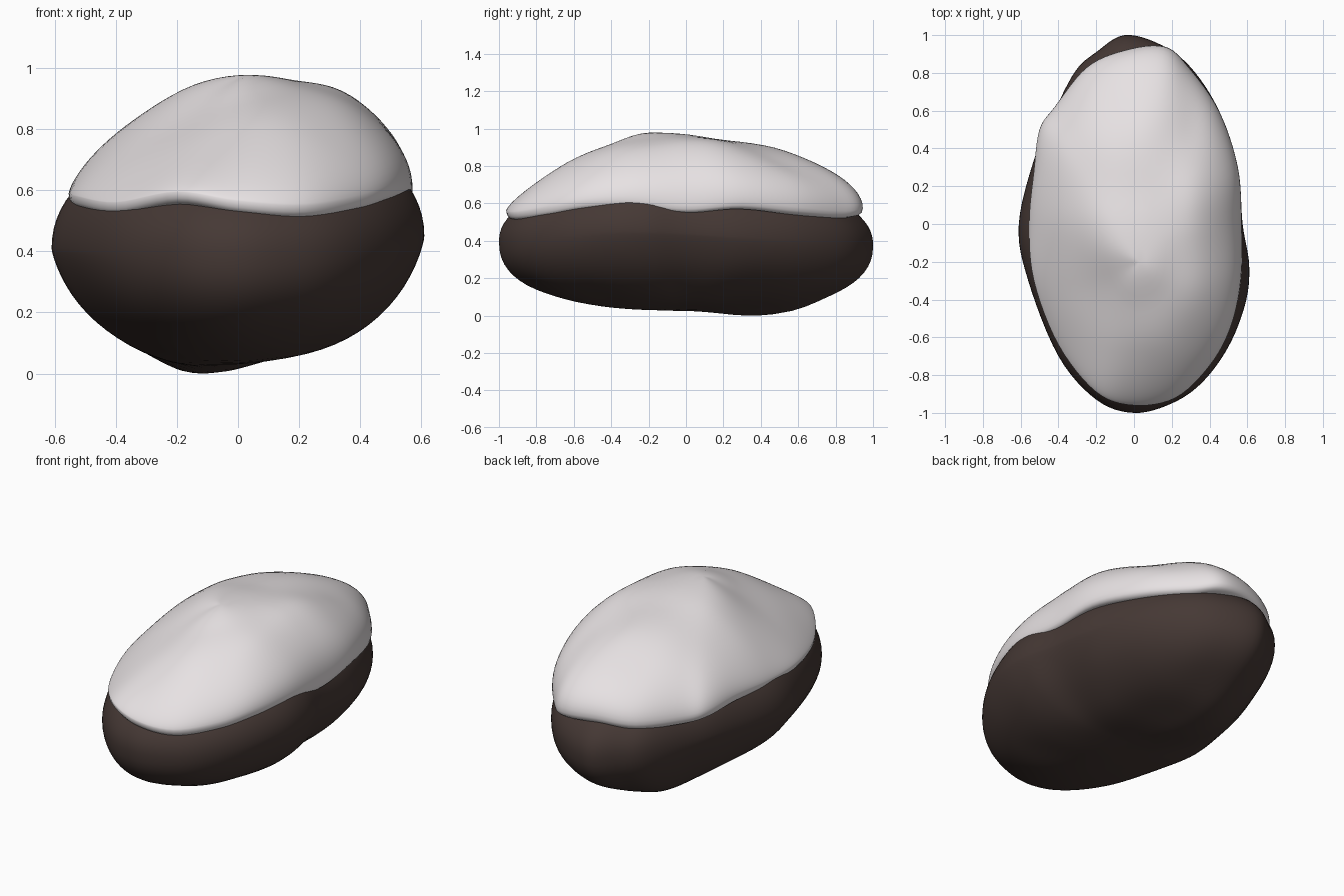
import bpy, bmesh, math
from mathutils import Vector, noise

if "Cube" in bpy.data.objects:
    bpy.data.objects.remove(bpy.data.objects["Cube"])


def closed_spline(points, steps):
    """Catmull-Rom through a closed list of tuples of any length."""
    out, n = [], len(points)
    for i in range(n):
        p = [points[(i + k) % n] for k in (-1, 0, 1, 2)]
        for s in range(steps):
            t = s / steps
            out.append([0.5 * (2 * b + (c - a) * t + (2 * a - 5 * b + 4 * c - d) * t * t
                               + (3 * b - a - 3 * c + d) * t ** 3) for a, b, c, d in zip(*p)])
    return out


def softened(line, w):
    """Moving average round a closed line."""
    n = len(line)
    return [[sum(v) / (2 * w + 1) for v in zip(*[line[(i + k) % n] for k in range(-w, w + 1)])]
            for i in range(n)]


def dome(rho, p, q=None):
    return max(0.0, 1 - rho ** p) ** (1 / (q or p))


def dent(x, y, cx, cy, sx, sy):
    return math.exp(-((x - cx) / sx) ** 2 - ((y - cy) / sy) ** 2)


def skin(name, rings, bottom, top, colour):
    """Bridge closed rings from bottom to top and close both ends with a pole."""
    bm = bmesh.new()
    loops = [[bm.verts.new(p) for p in r] for r in rings]
    lo, hi = bm.verts.new(bottom), bm.verts.new(top)
    n = len(loops[0])
    for i in range(n):
        j = (i + 1) % n
        bm.faces.new((lo, loops[0][j], loops[0][i]))
        bm.faces.new((hi, loops[-1][i], loops[-1][j]))
        for a, b in zip(loops, loops[1:]):
            bm.faces.new((a[i], a[j], b[j], b[i]))
    bmesh.ops.recalc_face_normals(bm, faces=bm.faces)
    for f in bm.faces:
        f.smooth = True
    mesh = bpy.data.meshes.new(name)
    bm.to_mesh(mesh)
    bm.free()
    mat = bpy.data.materials.new(name)
    mat.diffuse_color = colour
    mat.use_nodes = True
    mat.node_tree.nodes["Principled BSDF"].inputs["Base Color"].default_value = mat.diffuse_color
    mesh.materials.append(mat)
    obj = bpy.data.objects.new(name, mesh)
    bpy.context.collection.objects.link(obj)
    return obj


# Rock: widest outline as (x, y, z)
rock_line = closed_spline([
    (0, -1, .40), (.2, -.95, .40), (.36, -.84, .41), (.5, -.65, .43), (.59, -.42, .45),
    (.61, -.22, .45), (.575, 0, .44), (.55, .3, .42), (.45, .6, .41), (.3, .83, .40),
    (.14, .95, .39), (-.05, 1, .38), (-.2, .91, .39), (-.31, .81, .40), (-.42, .6, .41),
    (-.52, .37, .42), (-.61, 0, .41), (-.56, -.3, .41), (-.4, -.7, .40), (-.2, -.93, .40)], 6)


def rock_base(x, y):
    return (.068 - .075 * dent(x, y, -.18, .46, .28, .34)
            - .02 * dent(x, y, -.1, -.2, .3, .4) + .02 * dent(x, y, .45, 0, .25, .7))


def rock_ring(rho, up):
    ring = []
    for x, y, z in rock_line:
        px, py = x * rho, y * rho
        target = z + .38 if up else rock_base(px, py)
        # Undersides taper in at the long sides and are blunter at the two ends
        f = dome(rho, 2.1) if up else dome(rho, 3.2, 1.35 + 1.05 * y * y)
        pz = z + (target - z) * f
        wob = .012 * noise.noise(Vector((px * 3.5, py * 3.5, pz * 5))) * dome(rho, 2)
        ring.append((px, py, pz + wob))
    return ring


N = 20
rock_rings = [rock_ring(math.sin(k / N * math.pi / 2), False) for k in range(1, N + 1)]
rock_rings += [rock_ring(math.sin(k / N * math.pi / 2), True) for k in range(N - 1, 0, -1)]
# Rest the rock on the ground without moving its widest outline
low = min(p[2] for r in rock_rings for p in r)
rock_rings = [[(x, y, z - low * max(0, 1 - z / .4)) for x, y, z in r] for r in rock_rings]
skin("rock", rock_rings, (0, 0, rock_base(0, 0) - low), (0, 0, .78), (.060, .040, .035, 1))

# Snow cap: rim as (x, y, lower edge z); inner rings follow a softened copy of it
snow_line = closed_spline([
    (0, -.96, .525), (.22, -.92, .51), (.4, -.75, .535), (.51, -.55, .57),
    (.565, -.3, .58), (.57, 0, .55), (.55, .3, .57), (.45, .6, .54),
    (.29, .83, .52), (.16, .94, .53), (-.05, .92, .54), (-.25, .83, .52),
    (-.42, .62, .52), (-.5, .5, .54), (-.53, .28, .56), (-.555, 0, .55),
    (-.53, -.3, .54), (-.4, -.64, .52), (-.2, -.89, .555)], 6)
soft_line = softened(softened(snow_line, 6), 6)
CX, CY, PEAK, LIP = .03, -.2, .978, .04


def snow_ring(rho, under=None):
    ring = []
    for raw, soft in zip(snow_line, soft_line):
        mix = rho ** 4
        x, y, z = (s + (r - s) * mix for r, s in zip(raw, soft))
        px, py = CX + (x - CX) * rho, CY + (y - CY) * rho
        if under is not None:
            pz = raw[2] + under
        else:
            # Slopes are fuller to the right and back than to the front and left
            a = math.atan2(y - CY, x - CX)
            n = 1.66 + .33 * math.cos(a) + .3 * math.sin(a)
            f = dome(rho, n)
            pz = z + LIP + (PEAK - z - LIP) * f
            pz += f * (.02 * noise.noise(Vector((px * 3, py * 3, 2)))
                       - .025 * dent(px, py, -.15, -.45, .2, .2)
                       + .02 * dent(px, py, .36, .1, .12, .4)
                       - .015 * dent(px, py, .32, .6, .08, .25)) * min(1, rho * 3)
        ring.append((px, py, pz))
    return ring


# Rounded lip underneath, then the domed top
snow_rings = [snow_ring(r, u) for r, u in ((.5, .06), (.85, .02), (.93, .002), (.965, 0),
                                          (.985, .007), (.996, .02))]
snow_rings += [snow_ring(math.sin(k / 24 * math.pi / 2)) for k in range(24, 0, -1)]
skin("snow_cap", snow_rings, (CX, CY, .62), (CX, CY, PEAK), (.80, .76, .77, 1))
